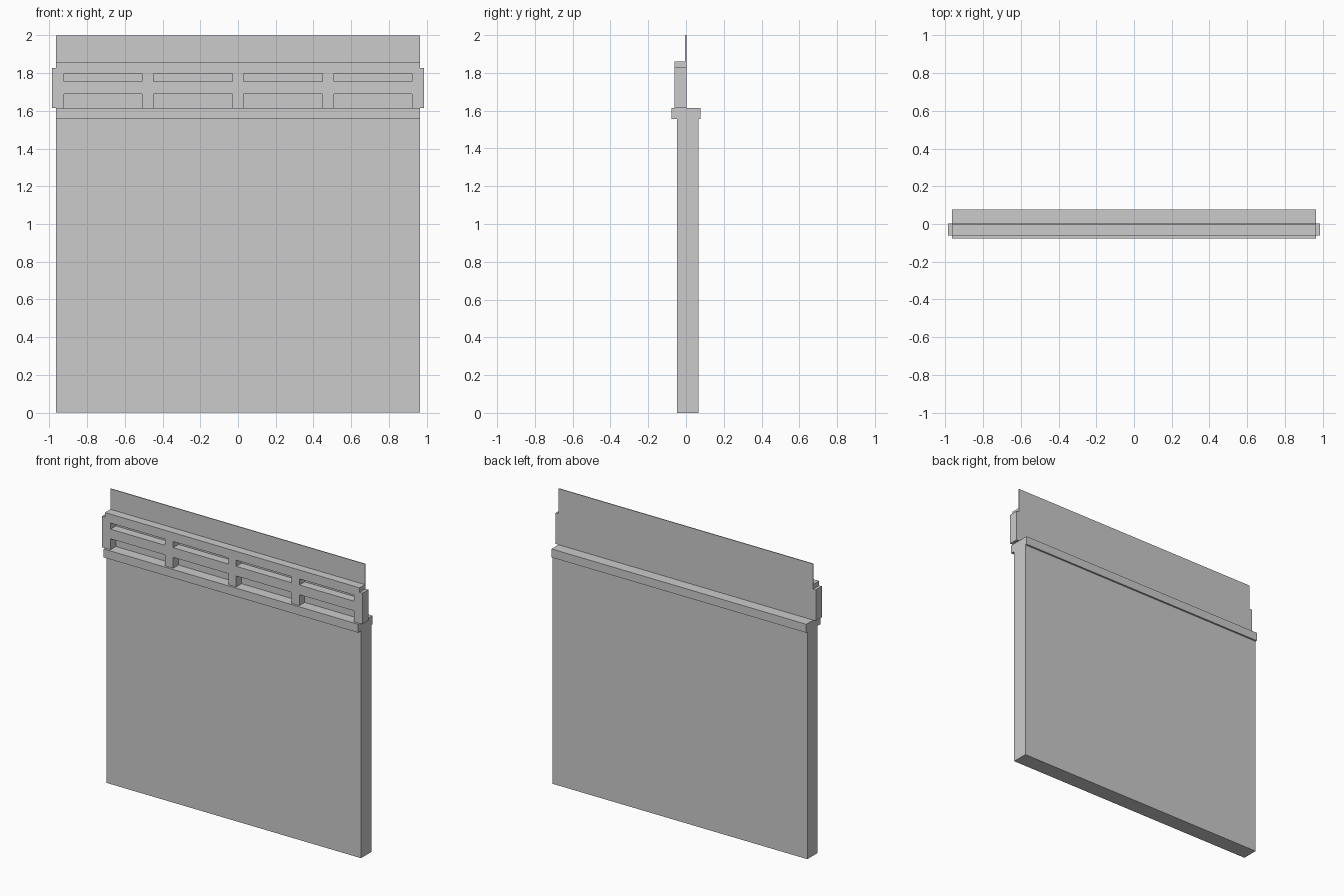
import bpy, bmesh, math

if "Cube" in bpy.data.objects:
    bpy.data.objects.remove(bpy.data.objects["Cube"])

grey = bpy.data.materials.new("light_grey")
grey.diffuse_color = (0.6, 0.6, 0.6, 1)
grey.use_nodes = True
grey.node_tree.nodes["Principled BSDF"].inputs["Base Color"].default_value = grey.diffuse_color


def panel(name, xs, zs, y0, y1, is_open=lambda x, z: False):
    """Slab in the xz plane made of grid cells, skipping the open ones."""
    bm = bmesh.new()
    for xa, xb in zip(xs, xs[1:]):
        for za, zb in zip(zs, zs[1:]):
            if is_open((xa + xb) / 2, (za + zb) / 2):
                continue
            bm.faces.new([bm.verts.new((x, y0, z)) for x, z in
                          ((xa, za), (xb, za), (xb, zb), (xa, zb))])
    bmesh.ops.remove_doubles(bm, verts=bm.verts[:], dist=1e-5)
    ext = bmesh.ops.extrude_face_region(bm, geom=bm.faces[:], use_keep_orig=True)
    for v in ext["geom"]:
        if isinstance(v, bmesh.types.BMVert):
            v.co.y = y1
    bmesh.ops.recalc_face_normals(bm, faces=bm.faces[:])
    bmesh.ops.dissolve_limit(bm, angle_limit=math.radians(1),
                             verts=bm.verts[:], edges=bm.edges[:])
    bmesh.ops.triangulate(bm, faces=[f for f in bm.faces if len(f.verts) > 4])
    mesh = bpy.data.meshes.new(name)
    bm.to_mesh(mesh)
    bm.free()
    mesh.materials.append(grey)
    obj = bpy.data.objects.new(name, mesh)
    bpy.context.collection.objects.link(obj)
    return obj


HALF, RAIL = 0.966, 0.987          # half widths of wall and rail
LEDGE, SHOULDER = 1.615, 1.828     # top of ledge, top of rail ends

# Wall slab and the ledge capping it
panel("wall", [-HALF, HALF], [0, 1.557], -0.047, 0.065)
panel("ledge", [-HALF, HALF], [1.557, LEDGE], -0.077, 0.077)

# Slotted rail: four bays, each with a narrow upper slot and an open lower one
bays = [(0.03, 0.448), (0.509, 0.923)]
right = [x for bay in bays for x in bay] + [HALF, RAIL]
xs = [-x for x in reversed(right)] + right


def rail_open(x, z):
    if abs(x) > HALF:
        return z > SHOULDER
    in_bay = any(a < abs(x) < b for a, b in bays)
    return in_bay and (z < 1.69 or 1.756 < z < 1.798)


panel("slotted_rail", xs, [LEDGE, 1.69, 1.756, 1.798, SHOULDER, 1.859],
      -0.062, -0.004, rail_open)

# Thin sheet behind the rail, narrower above the shoulders
panel("back_sheet", [-RAIL, -HALF, HALF, RAIL], [LEDGE, SHOULDER, 2.0],
      -0.004, 0.002, lambda x, z: abs(x) > HALF and z > SHOULDER)
